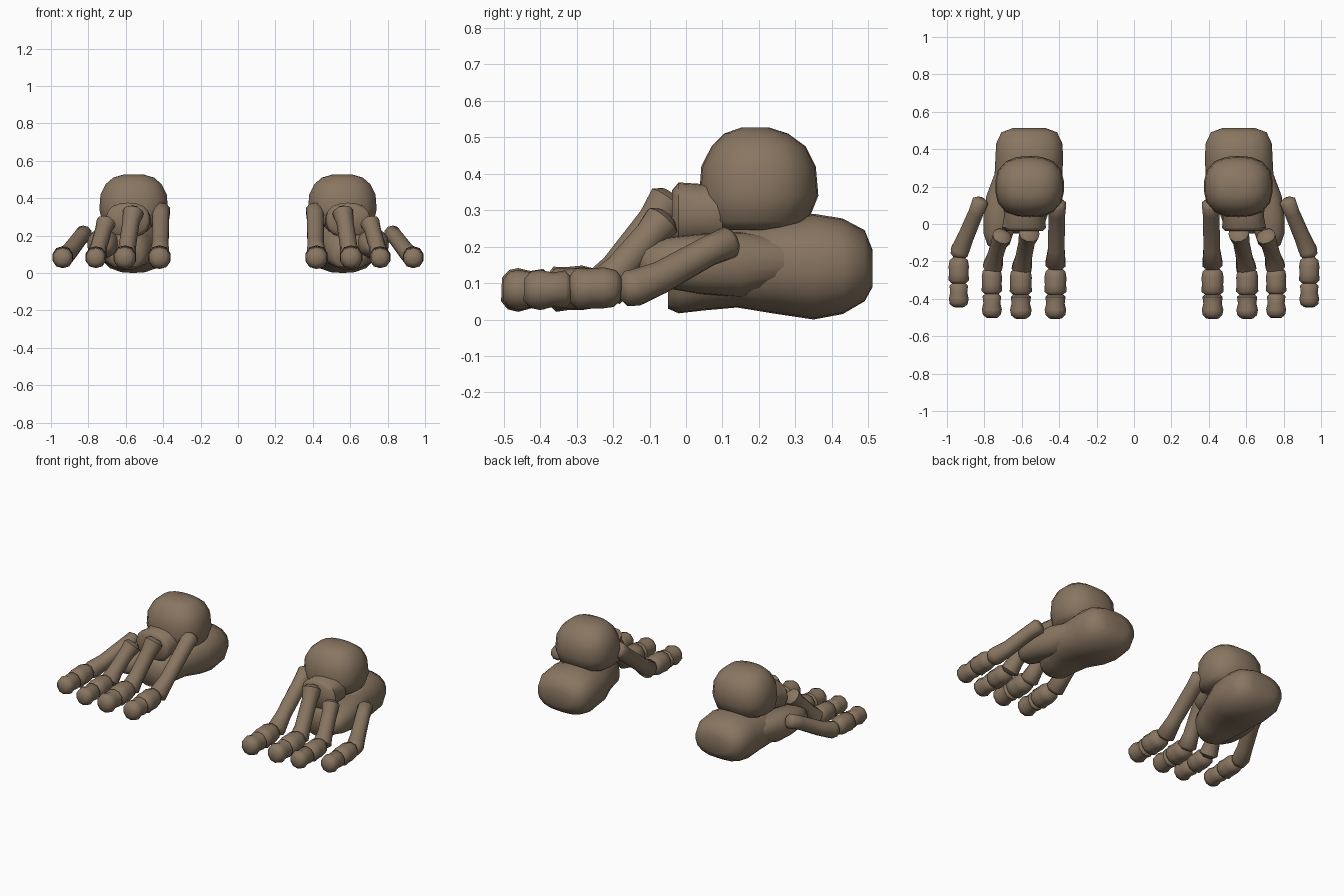
import bpy, bmesh, math
from mathutils import Vector

cube = bpy.data.objects.get("Cube")
if cube:
    bpy.data.objects.remove(cube, do_unlink=True)

BONE = (0.25, 0.18, 0.12, 1)
mat = bpy.data.materials.new("brown_bone")
mat.use_nodes = True
mat.diffuse_color = BONE
bsdf = mat.node_tree.nodes["Principled BSDF"]
bsdf.inputs["Base Color"].default_value = BONE
bsdf.inputs["Roughness"].default_value = 0.8


def loft(name, rings, sides, power=2.0):
    """Skin rings of (centre, u half-axis, v half-axis), cap and mirror them."""
    bm = bmesh.new()
    loops = []
    for c, u, v in rings:
        loop = []
        for i in range(sides):
            a = 2 * math.pi * (i + 0.5) / sides
            cu, sv = math.cos(a), math.sin(a)
            k = (abs(cu) ** power + abs(sv) ** power) ** (-1 / power)
            loop.append(bm.verts.new(c + u * cu * k + v * sv * k))
        loops.append(loop)
    for a, b in zip(loops, loops[1:]):
        for i in range(sides):
            j = (i + 1) % sides
            bm.faces.new((a[i], a[j], b[j], b[i]))
    bm.faces.new(loops[0])
    bm.faces.new(loops[-1])
    bmesh.ops.recalc_face_normals(bm, faces=bm.faces[:])
    mesh = bpy.data.meshes.new(name)
    bm.to_mesh(mesh)
    bm.free()
    mesh.materials.append(mat)
    obj = bpy.data.objects.new(name, mesh)
    bpy.context.collection.objects.link(obj)
    obj.modifiers.new("other_foot", 'MIRROR').use_mirror_merge = False
    bpy.ops.object.select_all(action='DESELECT')
    obj.select_set(True)
    bpy.context.view_layer.objects.active = obj
    bpy.ops.object.shade_smooth_by_angle(angle=math.radians(55))
    return obj


def bone(name, path, sides=10):
    """Round bone along (x, y, z, radius) points with bevelled ends."""
    pts = [Vector(p[:3]) for p in path]
    rad = [p[3] for p in path]
    rings = []
    last = len(pts) - 1
    for i, p in enumerate(pts):
        t = (pts[min(i + 1, last)] - pts[max(i - 1, 0)]).normalized()
        u = t.cross(Vector((0, 0, 1))).normalized()
        v = u.cross(t)
        r = rad[i]
        if i == 0:
            rings.append((p - t * r * 0.35, u * r * 0.6, v * r * 0.6))
        rings.append((p, u * r, v * r))
        if i == last:
            rings.append((p + t * r * 0.35, u * r * 0.6, v * r * 0.6))
    return loft(name, rings, sides, 2.2)


def along_y(name, sections, power):
    """Block lofted front to back from (y, centre x, half width, z low, z high)."""
    loft(name, [(Vector((cx, y, (lo + hi) / 2)), Vector((hx, 0, 0)),
                 Vector((0, 0, (hi - lo) / 2))) for y, cx, hx, lo, hi in sections], 18, power)


# Heel bone, tapering forward into a low keel
along_y("heel", [
    (0.512, 0.56, 0.09, 0.09, 0.19),
    (0.49, 0.56, 0.15, 0.05, 0.245),
    (0.43, 0.56, 0.178, 0.015, 0.277),
    (0.35, 0.56, 0.182, 0.0, 0.29),
    (0.25, 0.565, 0.182, 0.015, 0.275),
    (0.14, 0.59, 0.165, 0.033, 0.25),
    (0.05, 0.595, 0.135, 0.025, 0.235),
    (-0.02, 0.595, 0.11, 0.017, 0.215),
    (-0.05, 0.595, 0.075, 0.03, 0.17)], 2.5)

# Outer midfoot block beside the heel
along_y("outer_midfoot", [
    (0.31, 0.62, 0.11, 0.1, 0.22),
    (0.15, 0.69, 0.1, 0.06, 0.24),
    (0.04, 0.715, 0.09, 0.07, 0.235),
    (-0.05, 0.725, 0.08, 0.085, 0.225),
    (-0.11, 0.725, 0.06, 0.1, 0.2),
    (-0.13, 0.725, 0.035, 0.12, 0.18)], 2.5)

# Ankle ball, stacked upward from (z, y front, y back, half width)
ankle = [(0.245, 0.08, 0.3, 0.13), (0.27, 0.045, 0.335, 0.168),
         (0.34, 0.036, 0.363, 0.184), (0.42, 0.042, 0.356, 0.178),
         (0.475, 0.07, 0.328, 0.15), (0.51, 0.105, 0.28, 0.11),
         (0.526, 0.15, 0.23, 0.055)]
loft("ankle_ball", [(Vector((0.558, (a + b) / 2, z)), Vector((hx, 0, 0)),
                     Vector((0, (b - a) / 2, 0))) for z, a, b, hx in ankle], 18, 2.6)

# Neck in front of the ankle ball
along_y("ankle_neck", [
    (0.1, 0.575, 0.125, 0.2, 0.4),
    (0.04, 0.585, 0.11, 0.2, 0.372),
    (-0.02, 0.588, 0.118, 0.19, 0.376),
    (-0.038, 0.588, 0.1, 0.21, 0.355)], 2.4)

# Long foot bones, inner to outer
bone("inner_long_bone", [(0.413, 0.105, 0.335, 0.052), (0.413, 0.06, 0.3, 0.047),
                         (0.415, -0.13, 0.15, 0.045), (0.42, -0.215, 0.088, 0.056)])
bone("second_long_bone", [(0.56, -0.05, 0.325, 0.056), (0.572, -0.09, 0.27, 0.045),
                          (0.592, -0.19, 0.14, 0.046), (0.6, -0.235, 0.088, 0.055)])
bone("third_long_bone", [(0.705, -0.065, 0.27, 0.052), (0.72, -0.1, 0.23, 0.044),
                         (0.745, -0.18, 0.14, 0.044), (0.755, -0.225, 0.09, 0.054)])
bone("outer_long_bone", [(0.822, 0.12, 0.212, 0.045), (0.845, 0.06, 0.187, 0.042),
                         (0.9, -0.07, 0.115, 0.045), (0.93, -0.14, 0.087, 0.051),
                         (0.935, -0.165, 0.085, 0.048)])

# Two toe bones per toe: centre x, knuckle y
for name, x, y in (("inner", 0.42, -0.255), ("second", 0.605, -0.255),
                   ("third", 0.76, -0.252), ("outer", 0.937, -0.195)):
    s = 0.92 if name in ("third", "outer") else 1.0
    bone(name + "_toe_base", [(x, y, 0.085, 0.055 * s), (x, y - 0.03, 0.087, 0.061 * s),
                              (x, y - 0.07, 0.085, 0.059 * s),
                              (x, y - 0.105, 0.083, 0.062 * s)])
    bone(name + "_toe_tip", [(x, y - 0.135, 0.083, 0.056 * s), (x, y - 0.17, 0.082, 0.051 * s),
                             (x, y - 0.205, 0.081, 0.06 * s),
                             (x, y - 0.232, 0.082, 0.054 * s)])
